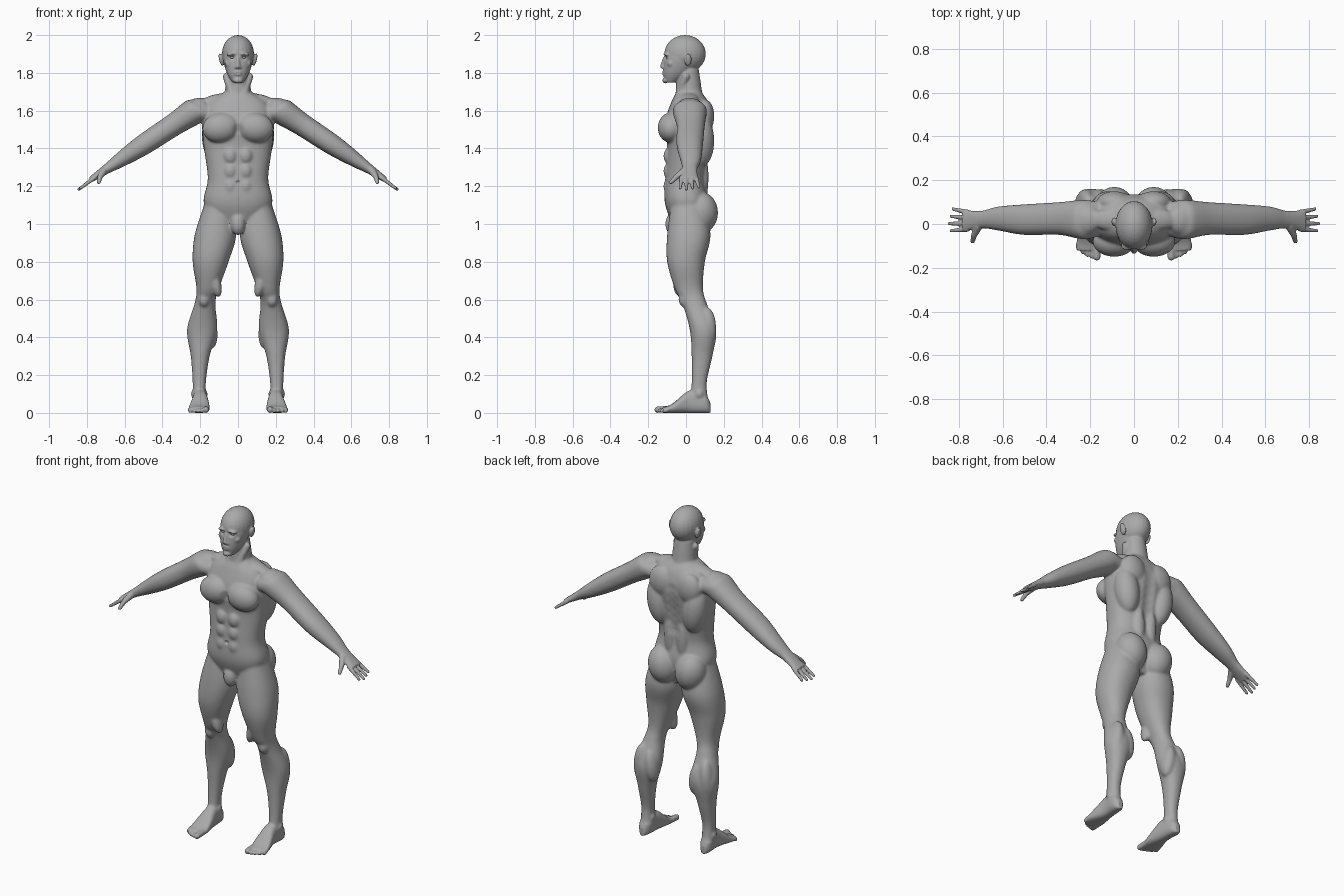
import bpy, bmesh, math
from mathutils import Vector, Matrix

cube = bpy.data.objects.get("Cube")
if cube:
    bpy.data.objects.remove(cube, do_unlink=True)

AXIS_X, AXIS_Y, AXIS_Z = Matrix.Identity(3)
bm = bmesh.new()


def spline(rows, steps=6):
    """Smooth the rows of a profile with a Catmull-Rom curve."""
    rows = [Vector(row) for row in rows]
    padded = [rows[0], *rows, rows[-1]]
    smooth_rows = []
    for before, start, end, after in zip(padded, padded[1:], padded[2:], padded[3:]):
        leave, arrive = (end - before) / 2, (after - start) / 2
        for step in range(steps):
            t = step / steps
            blend = t * t * (3 - 2 * t)
            smooth_rows.append(start.lerp(end, blend)
                               + leave * t * (1 - t) ** 2 - arrive * t * t * (1 - t))
    return smooth_rows + [rows[-1]]


def rounded(value, squareness):
    return math.copysign(abs(value) ** (2 / squareness), value)


def loft(sections, squareness=2.2, sides=32):
    """Skin a closed tube over (centre, half axis, half axis) sections."""
    angles = [math.tau * side / sides for side in range(sides)]
    rings = [[bm.verts.new(centre + across * rounded(math.cos(angle), squareness)
                           + along * rounded(math.sin(angle), squareness)) for angle in angles]
             for centre, across, along in sections]
    for low, high in zip(rings, rings[1:]):
        for side in range(sides):
            bm.faces.new((low[side - 1], low[side], high[side], high[side - 1]))
    bm.faces.new(rings[0][::-1])
    bm.faces.new(rings[-1])


def upright(rows, squareness=2.2):
    """Loft along z from rows of height, x range, y range."""
    loft([(Vector(((left + right) / 2, (front + back) / 2, height)),
           AXIS_X * (right - left) / 2, AXIS_Y * (back - front) / 2)
          for height, left, right, front, back in spline(rows)], squareness)


def symmetric(rows, squareness):
    upright([(height, -half, half, front, back) for height, half, front, back in rows], squareness)


def ball(centre, radii, tilt=0):
    """Add an ellipsoid, tilted in degrees about y."""
    matrix = (Matrix.Translation(centre) @ Matrix.Rotation(math.radians(tilt), 4, "Y")
              @ Matrix.Diagonal((*radii, 1)))
    bmesh.ops.create_uvsphere(bm, u_segments=24, v_segments=16, radius=1, matrix=matrix)


def tube(start, end, start_radius, end_radius):
    """Add a straight tapered tube with round ends."""
    start, end = Vector(start), Vector(end)
    turn = (end - start).to_track_quat("Z", "Y")
    across, along = turn @ AXIS_X, turn @ AXIS_Y
    loft([(point, across * radius, along * radius)
          for point, radius in ((start, start_radius), (end, end_radius))], squareness=2)
    ball(start, [start_radius] * 3)
    ball(end, [end_radius] * 3)


# Torso: height, half width, front, back
symmetric([(.96, .08, -.05, .08), (1.1, .18, -.11, .12), (1.24, .16, -.11, .1), (1.4, .18, -.1, .12),
           (1.54, .19, -.11, .14), (1.64, .16, -.08, .12), (1.7, .07, -.05, .08)], squareness=2.4)

# Torso muscles
chest = ball((.09, -.08, 1.51), (.1, .07, .08), tilt=10)
side_back = ball((.12, .08, 1.44), (.07, .07, .14), tilt=8)
shoulder_blade = ball((.09, .1, 1.57), (.08, .05, .09))
lower_back = ball((.04, .08, 1.25), (.04, .04, .15))
buttock = ball((.09, .08, 1.06), (.09, .09, .11), tilt=10)
shoulder_slope = ball((.1, .02, 1.66), (.1, .05, .03), tilt=10)
groin = ball((0, -.07, 1), (.04, .04, .06))
for row in range(3):
    ball((.04, -.08, 1.2 + row * .08), (.04, .04, .05))

# Neck
tube((0, .02, 1.6), (0, .01, 1.8), .08, .06)
tube((.02, -.05, 1.65), (.06, 0, 1.78), .02, .02)

# Head: skull, then face by height, half width, front, back
ball((0, -.005, 1.9), (.085, .11, .1))
symmetric([(1.75, .03, -.11, -.05), (1.8, .06, -.12, .02), (1.88, .08, -.115, .08),
           (1.95, .07, -.09, .08)], squareness=2.2)

# Brow, cheek, nose, lips, chin and ear
ball((.03, -.1, 1.9), (.03, .02, .01), tilt=8)
ball((.05, -.08, 1.85), (.02, .02, .02))
tube((0, -.115, 1.88), (0, -.125, 1.835), .007, .012)
ball((.01, -.12, 1.83), (.01, .01, .008))
for height in (1.793, 1.804):
    ball((0, -.115, height), (.022, .012, .006))
ball((0, -.11, 1.76), (.025, .015, .015))
ball((.09, .01, 1.87), (.01, .02, .035), tilt=14)

# Legs: height, inner, outer, front, back
upright([(1.1, .03, .18, -.08, .1), (.94, .01, .23, -.1, .13), (.8, .05, .24, -.1, .1),
         (.66, .1, .22, -.06, .09), (.58, .12, .23, -.02, .11), (.44, .11, .27, .02, .16),
         (.3, .15, .25, .03, .14), (.16, .17, .24, .03, .11), (.06, .17, .24, .02, .12)])
inner_thigh = ball((.12, -.03, .69), (.03, .04, .08), tilt=14)
kneecap = ball((.18, -.01, .6), (.03, .03, .04))
inner_calf = ball((.15, .11, .44), (.04, .05, .1), tilt=8)
outer_calf = ball((.22, .11, .45), (.04, .05, .11), tilt=-6)
for ankle in (.17, .24):
    ball((ankle, .07, .1), (.01, .02, .02))

# Feet: position along y, inner, outer, top
foot = [(.13, .19, .22, .05), (.1, .17, .24, .1), (.02, .16, .24, .12),
        (-.07, .15, .26, .05), (-.12, .16, .26, .03)]
loft([(Vector(((inner + outer) / 2, y, top / 2)), AXIS_X * (outer - inner) / 2, AXIS_Z * top / 2)
      for y, inner, outer, top in spline(foot)], squareness=2.6)
for toe in range(5):
    radius = .011 if toe else .017
    x = .17 + toe * .021
    tube((x, -.09, .02), (x, toe * toe / 400 - .15, radius), radius, radius)

# Arms: distance out, half thickness, front, back
arm = [(.13, .05, -.04, .09), (.22, .07, -.07, .11), (.34, .06, -.05, .1), (.5, .055, -.05, .09),
       (.62, .04, -.03, .08), (.7, .025, -.02, .06), (.78, .015, -.035, .065)]
reach = Vector((.83, 0, -.55)).normalized()
loft([(Vector((x, (front + back) / 2, min(1.6, 1.75 - x * .66))),
       reach.cross(AXIS_Y) * thickness, AXIS_Y * (back - front) / 2)
      for x, thickness, front, back in spline(arm)])
ball((.23, .02, 1.6), (.09, .08, .06), tilt=30)

# Fingers and thumb
for finger in range(4):
    knuckle = Vector((.76, finger * .026 - .024, 1.245))
    length = .1 - abs(finger - 1) * .01
    tip = knuckle + (reach - AXIS_Z * .07) * length + AXIS_Y * (finger - 1) * .007
    tube(knuckle, tip, .012, .008)
tube((.71, -.01, 1.28), (.73, -.05, 1.25), .02, .014)
tube((.73, -.05, 1.25), (.737, -.08, 1.22), .014, .01)

# Fuse the mirrored parts into one skin
mesh = bpy.data.meshes.new("body")
bm.to_mesh(mesh)
bm.free()
body = bpy.data.objects.new("body", mesh)
bpy.context.collection.objects.link(body)
bpy.context.view_layer.objects.active = body
body.select_set(True)
mirror = body.modifiers.new("mirror", "MIRROR")
mirror.use_mirror_merge = False
skin = body.modifiers.new("skin", "REMESH")
skin.mode = "VOXEL"
skin.voxel_size = .005
for modifier_name in ("mirror", "skin"):
    bpy.ops.object.modifier_apply(modifier=modifier_name)

# Relax the large muscles, sparing the head, hands and toes
muscles = body.vertex_groups.new(name="muscles")
muscles.add([vert.index for vert in body.data.vertices
             if abs(vert.co.x) < .7 and .07 < vert.co.z < 1.74], 1, "REPLACE")
for modifier_name, iterations, group_name in (("relax", 24, muscles.name), ("polish", 3, "")):
    smooth = body.modifiers.new(modifier_name, "SMOOTH")
    smooth.iterations = iterations
    smooth.vertex_group = group_name
    bpy.ops.object.modifier_apply(modifier=modifier_name)

# Press in eye sockets, mouth, navel, breastbone and spine: centre, radius, depth
dents = [((.03, -.11, 1.882), .02, .012), ((0, -.125, 1.799), .012, .004),
         ((0, -.11, 1.22), .014, .014), ((0, -.12, 1.5), .04, .008)]
dents += [((0, .12, 1.3 + step * .05), .05, -.008) for step in range(6)]
for vert in body.data.vertices:
    folded = Vector((abs(vert.co.x), vert.co.y, vert.co.z))
    for centre, radius, depth in dents:
        distance = (folded - Vector(centre)).length / radius
        if distance < 1:
            vert.co.y += depth * (1 - distance * distance) ** 2

# Eyes seated in the sockets
grey = bpy.data.materials.new("clay grey")
grey.use_nodes = True
grey.diffuse_color = (.4, .4, .4, 1)
grey.node_tree.nodes["Principled BSDF"].inputs["Base Color"].default_value = grey.diffuse_color
body.data.materials.append(grey)
for side, eye_name in ((1, "left_eye"), (-1, "right_eye")):
    bpy.ops.mesh.primitive_uv_sphere_add(segments=24, ring_count=16, location=(side * .032, -.094, 1.882))
    eye = bpy.context.object
    eye.name = eye_name
    eye.scale = (.015, .011, .007)
    eye.data.materials.append(grey)
    bpy.ops.object.shade_smooth()
for face in body.data.polygons:
    face.use_smooth = True
